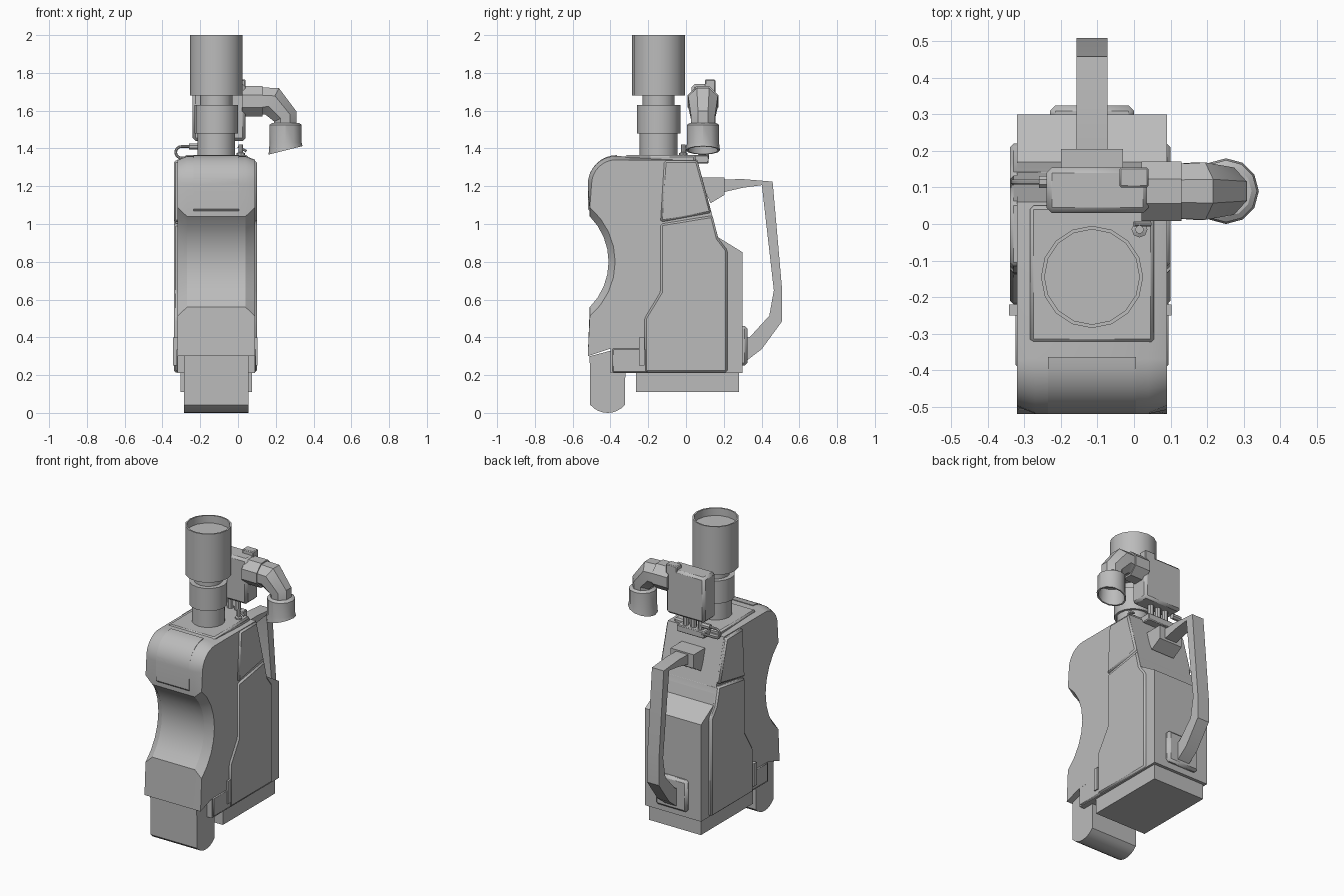
import bpy
import bmesh
from math import sin, cos, radians
from mathutils import Vector

old_cube = bpy.data.objects.get("Cube")
if old_cube:
    bpy.data.objects.remove(old_cube)

MID = -.115  # centre line of the housing across x
grey = (.5, .5, .5, 1)
material = bpy.data.materials.new("plain grey")
material.use_nodes = True
material.diffuse_color = grey
material.node_tree.nodes["Principled BSDF"].inputs["Base Color"].default_value = grey


def skin(name, rings, bevel=0):
    """Join equal-length rings of points into a capped solid."""
    bm = bmesh.new()
    loops = [[bm.verts.new(point) for point in ring] for ring in rings]
    for first, second in zip(loops, loops[1:]):
        for i in range(len(first)):
            bm.faces.new((first[i - 1], first[i], second[i], second[i - 1]))
    bm.faces.new(loops[0])
    bm.faces.new(loops[-1])
    bmesh.ops.recalc_face_normals(bm, faces=bm.faces)
    mesh = bpy.data.meshes.new(name)
    bm.to_mesh(mesh)
    bm.free()
    mesh.materials.append(material)
    part = bpy.data.objects.new(name, mesh)
    bpy.context.collection.objects.link(part)
    bpy.ops.object.select_all(action='DESELECT')
    part.select_set(True)
    bpy.context.view_layer.objects.active = part
    bpy.ops.object.shade_smooth_by_angle(angle=radians(30))
    if bevel:
        modifier = part.modifiers.new("edge", 'BEVEL')
        modifier.width = bevel
        modifier.segments = 1
    return part


def prism(name, profile, half_width, middle=MID, bevel=0):
    """Extrude a side (y, z) profile evenly to both sides of a middle plane."""
    return skin(name, [[(middle + side * half_width, y, z) for y, z in profile]
                       for side in (-1, 1)], bevel)


def box(name, half_width, back, front, low, high, middle=MID, bevel=0):
    profile = [(back, low), (front, low), (front, high), (back, high)]
    return prism(name, profile, half_width, middle, bevel)


def arc(across, up, radius, start, end, steps=8):
    """Points on a circular arc between two angles in degrees."""
    angles = [radians(start + (end - start) * i / steps) for i in range(steps + 1)]
    return [(across + radius * cos(a), up + radius * sin(a)) for a in angles]


def lathe(name, x, y, outline, sides=16):
    """Stack circles, given as (radius, height), around a vertical axis."""
    return skin(name, [[(px, py, height) for px, py in arc(x, y, radius, 0, 360, sides)[:-1]]
                       for radius, height in outline])


def normals(path):
    """Unit normal at each point of a flat path."""
    for i in range(len(path)):
        before = Vector(path[max(i - 1, 0)][:2])
        after = Vector(path[min(i + 1, len(path) - 1)][:2])
        yield (after - before).normalized().orthogonal()


def ribbon(path):
    """Closed outline around a path of (y, z, half thickness)."""
    offsets = [(Vector(p[:2]), n * p[2]) for p, n in zip(path, normals(path))]
    return [p + n for p, n in offsets] + [p - n for p, n in reversed(offsets)]


def pipe(name, y, path, sides=8):
    """Round pipe along a path of (x, z, radius) at a fixed depth."""
    rings = []
    for (x, z, radius), normal in zip(path, normals(path)):
        circle = arc(0, 0, radius, 180 / sides, 360 + 180 / sides, sides)[:-1]
        rings.append([(x + up * normal.x, y + across, z + up * normal.y)
                      for across, up in circle])
    return skin(name, rings)


# Main housing: domed top, scooped front, chamfered along both outer edges
rear = [(-.52, .3), (-.4, .34), (-.4, .21), (.3, .21), (.3, .85), (.17, .93), (.06, 1.34)]


def housing_outline(dome, scoop, spread):
    return arc(-.37, 1.21, dome, 90, 180) + arc(-.75, .8, scoop, spread, -spread) + rear


inner_outline = housing_outline(dome=.15, scoop=.34, spread=45)
outer_outline = housing_outline(dome=.13, scoop=.375, spread=50)
sections = [(-.205, outer_outline), (-.155, inner_outline),
            (.155, inner_outline), (.205, outer_outline)]
skin("main_housing", [[(MID + x, y, z) for y, z in outline] for x, outline in sections])

# Raised nose cover at the upper front
prism("nose_cover", arc(-.365, 1.21, .155, 90, 180) + [(-.52, 1.08), (-.42, .965)],
      half_width=.12)

# Rounded front foot, bottom plate and top plate
prism("front_foot", [(-.51, .3)] + arc(-.415, .12, .12, 220, 320) + [(-.32, .35)],
      half_width=.17)
box("bottom_plate", .19, back=-.265, front=.28, low=.11, high=.22)
box("top_plate", .17, back=-.325, front=.05, low=1.3, high=1.365, bevel=.01)

# Side panels, split by a sloping seam and standing proud on both sides
PANEL_MID = -.12
lower_panel = [(-.135, 1), (.14, 1.045), (.17, .925), (.22, .86), (.22, .215),
               (-.22, .215), (-.22, .5), (-.135, .64)]
upper_panel = [(-.115, 1.335), (.06, 1.335), (.135, 1.06), (-.135, 1.01)]
prism("lower_side_panels", lower_panel, .22, PANEL_MID, bevel=.01)
prism("upper_side_panels", upper_panel, .22, PANEL_MID, bevel=.01)
box("side_clips", .223, back=-.25, front=-.22, low=.25, high=.4, middle=PANEL_MID)
box("front_skirts", .21, back=-.39, front=-.2, low=.215, high=.34, bevel=.005)

# Rear grip and its two mounts
grip_path = [(.18, 1.2, .035), (.3, 1.215, .023), (.43, 1.215, .03), (.487, .65, .022),
             (.475, .5, .037), (.37, .37, .045), (.28, .32, .06)]
prism("rear_grip", ribbon(grip_path), half_width=.043)
prism("upper_grip_mount", [(.07, 1.245), (.205, 1.245), (.205, 1.155), (.13, 1.11)],
      half_width=.085)
box("lower_grip_mount", .115, back=.28, front=.325, low=.25, high=.46, bevel=.015)

# Upright barrel with a recessed cup at the top
lathe("upright_barrel", MID, -.145,
      [(.1, 1.3), (.1, 1.48), (.115, 1.48), (.115, 1.63), (.085, 1.63), (.085, 1.68),
       (.14, 1.68), (.14, 2), (.13, 2), (.13, 1.95)])

# Control box behind the barrel, on a shelf with three posts
box("control_box", .14, back=.03, front=.155, low=1.44, high=1.74, middle=-.1, bevel=.015)
box("control_box_lid", .04, back=.1, front=.155, low=1.7, high=1.765, middle=0, bevel=.005)
box("control_box_shelf", .1, back=.02, front=.12, low=1.32, high=1.365, bevel=.005)
for place, shift in (("left", .055), ("middle", 0), ("right", -.055)):
    lathe(place + "_box_post", MID + shift, .085, [(.02, 1.34), (.02, 1.45)], sides=8)

# Side elbow on a collar, ending in a hollow outlet with a slanted mouth
PIPE_Y = .09
OUTLET_X = .252
pipe("elbow_collar", PIPE_Y, [(.02, 1.65, .088), (.13, 1.65, .088)])
pipe("elbow", PIPE_Y, [(.1, 1.65, .08), (.18, 1.65, .085), (.25, 1.57, .07), (.25, 1.5, .065)])
outlet = lathe("outlet", OUTLET_X, PIPE_Y,
               [(.07, 1.535), (.085, 1.525), (.085, 1.43), (.09, 1.39), (.08, 1.39),
                (.075, 1.48)], sides=12)
for vertex in outlet.data.vertices:
    if vertex.co.z < 1.4:
        vertex.co.z += (vertex.co.x - OUTLET_X) / 4

# Small cable and fittings on the top
cable = [(-.2, 1.41)] + arc(-.3, 1.38, .03, 90, 270) + [(-.2, 1.35)]
pipe("cable_loop", .115, [(x, z, .008) for x, z in cable])
pipe("cable_plug", .115, [(-.26, 1.41, .018), (-.2, 1.41, .018)])
lathe("top_fitting", .015, -.015, [(.022, 1.34), (.022, 1.375), (.012, 1.38), (.012, 1.42)],
      sides=8)
pipe("top_lever", 0, [(0, 1.41, .007), (.045, 1.385, .007)])
